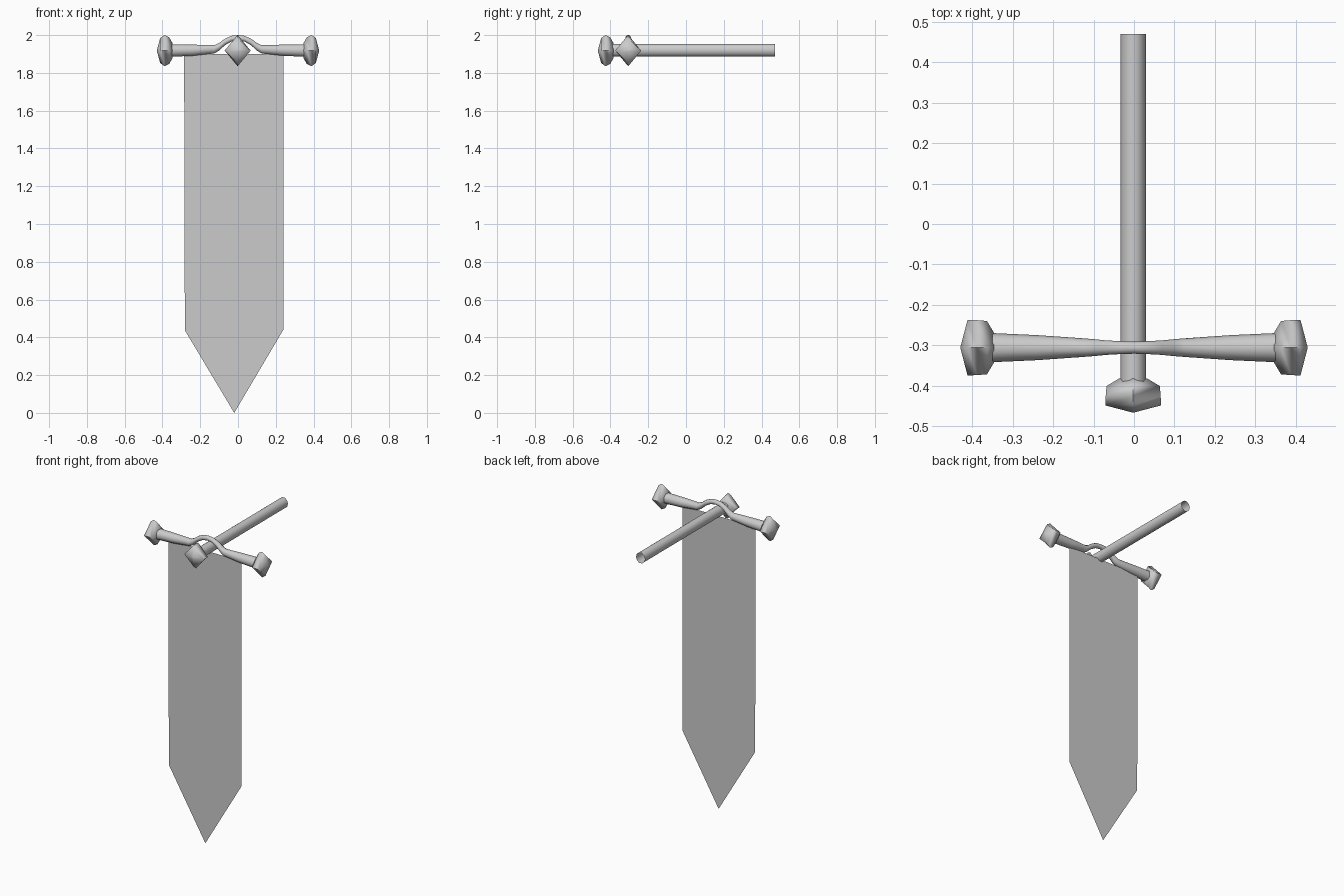
import bpy
import math
from mathutils import Vector

cube = bpy.data.objects.get("Cube")
if cube:
    bpy.data.objects.remove(cube, do_unlink=True)

grey = bpy.data.materials.new("plain_grey")
grey.use_nodes = True
grey.diffuse_color = (0.6, 0.6, 0.6, 1)
grey.node_tree.nodes["Principled BSDF"].inputs["Base Color"].default_value = (0.6, 0.6, 0.6, 1)

BAR_Y, BAR_Z = -0.306, 1.918


def add_mesh(name, verts, faces, smooth_angle=None):
    mesh = bpy.data.meshes.new(name)
    mesh.from_pydata(verts, [], faces)
    mesh.materials.append(grey)
    obj = bpy.data.objects.new(name, mesh)
    bpy.context.collection.objects.link(obj)
    if smooth_angle:
        bpy.ops.object.select_all(action="DESELECT")
        obj.select_set(True)
        bpy.context.view_layer.objects.active = obj
        bpy.ops.object.shade_smooth_by_angle(angle=math.radians(smooth_angle))
    return obj


def loft(name, rings, axis, sides, angle, caps=False):
    """Skin rings of (centre, side radius, height radius) set across an axis."""
    axis = Vector(axis)
    up = Vector((0, 0, 1))
    side = up.cross(axis)
    verts, faces = [], []
    for centre, rs, rz in rings:
        for i in range(sides):
            a = math.tau * i / sides
            verts.append(Vector(centre) + side * rs * math.cos(a) + up * rz * math.sin(a))
    for r in range(len(rings) - 1):
        for i in range(sides):
            j = (i + 1) % sides
            a, b = r * sides, (r + 1) * sides
            faces.append((a + i, a + j, b + j, b + i))
    if caps:
        faces.append(tuple(reversed(range(sides))))
        last = (len(rings) - 1) * sides
        faces.append(tuple(range(last, last + sides)))
    return add_mesh(name, verts, faces, angle)


def knob(name, base, axis):
    """Diamond-section finial growing outward from its base."""
    profile = [(0, 0.036, 0.038), (0.018, 0.066, 0.070), (0.043, 0.068, 0.083),
               (0.066, 0.069, 0.066), (0.083, 0.004, 0.004)]
    rings = [(Vector(base) + Vector(axis) * d, rs, rz) for d, rs, rz in profile]
    return loft(name, rings, axis, 4, 60, True)


# Wall pole, an open tube
loft("wall_pole", [((-0.002, y, 1.92), 0.032, 0.035) for y in (-0.39, 0.47)],
     (0, 1, 0), 10, 50)

# Crossbar, arched over the pole and thin in the middle
half = [(0.35, BAR_Z, 0.036), (0.24, 1.920, 0.031), (0.125, 1.925, 0.023),
        (0.10, 1.938, 0.021), (0.07, 1.963, 0.018), (0.035, 1.981, 0.016)]
path = [(-x, z, r) for x, z, r in half] + [(0, 1.986, 0.015)] + half[::-1]
loft("crossbar", [((x, BAR_Y, z), r, min(r, 0.034)) for x, z, r in path],
     (1, 0, 0), 10, 60, True)

# Finials
for name, s in (("left_finial", 1), ("right_finial", -1)):
    knob(name, (s * 0.346, BAR_Y, BAR_Z), (s, 0, 0))
knob("front_finial", (-0.002, -0.383, BAR_Z), (0, -1, 0))

# Hanging cloth, a single pointed sheet
outline = [(-0.285, 1.9), (-0.283, 0.75), (-0.28, 0.435), (-0.02, 0),
           (0.24, 0.44), (0.24, 1.9)]
add_mesh("banner_cloth", [(x, BAR_Y, z) for x, z in outline], [tuple(range(len(outline)))])
